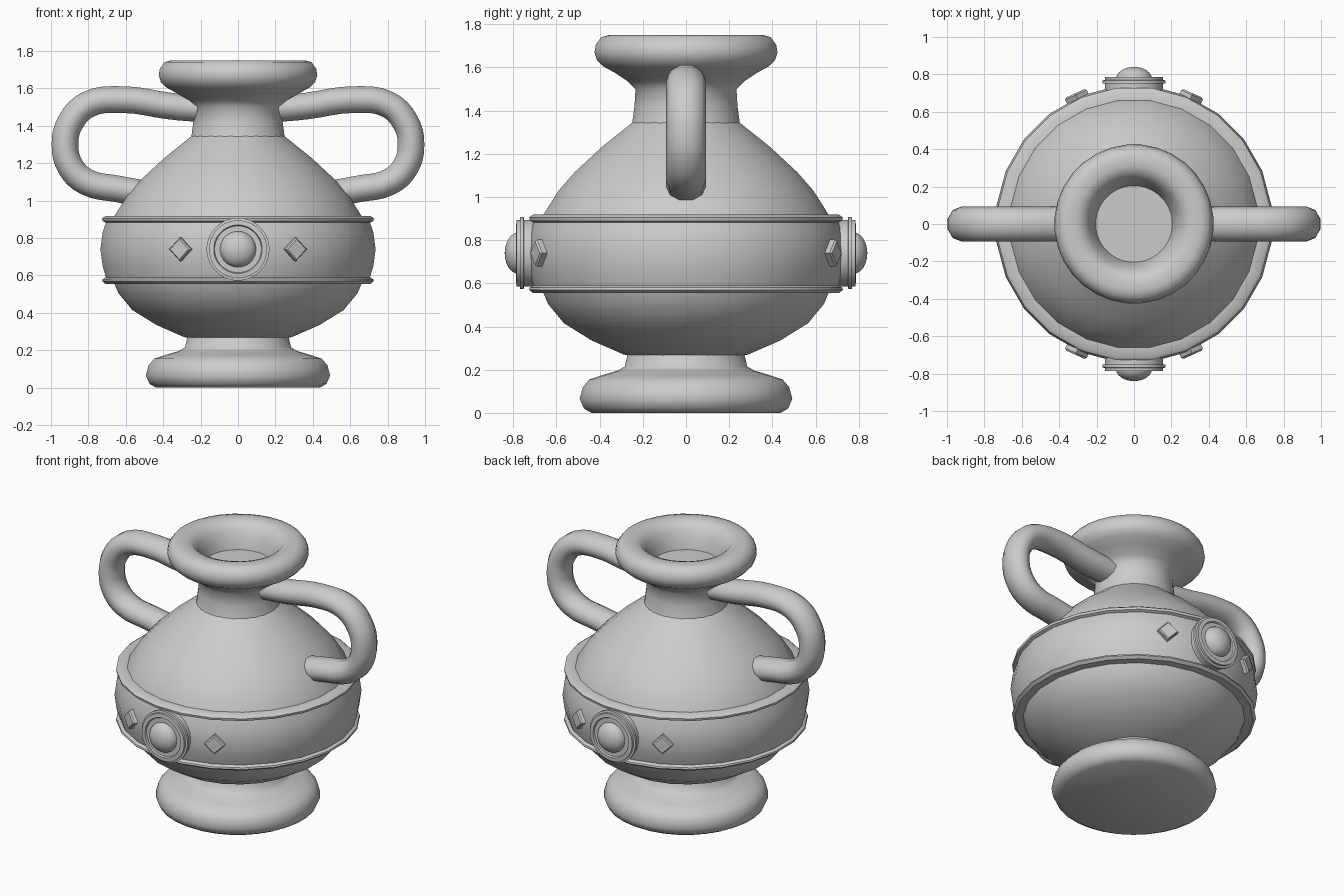
import bpy, bmesh
from math import pi, sin, cos, radians

if "Cube" in bpy.data.objects:
    bpy.data.objects.remove(bpy.data.objects["Cube"])


def finish(obj, angle):
    bpy.ops.object.select_all(action='DESELECT')
    obj.select_set(True)
    bpy.context.view_layer.objects.active = obj
    bpy.ops.object.shade_smooth_by_angle(angle=radians(angle))


def lathe(name, profile, n, offset=0.5, angle=40):
    """Revolve (radius, height) points around z; outside runs bottom to top."""
    bm = bmesh.new()
    rings = [[bm.verts.new((r * cos(2 * pi * (i + offset) / n),
                            r * sin(2 * pi * (i + offset) / n), z))
              for i in range(n)] for r, z in profile]
    for a, b in zip(rings, rings[1:]):
        for i in range(n):
            j = (i + 1) % n
            bm.faces.new((a[i], a[j], b[j], b[i]))
    bmesh.ops.remove_doubles(bm, verts=bm.verts, dist=1e-5)
    mesh = bpy.data.meshes.new(name)
    bm.to_mesh(mesh)
    bm.free()
    obj = bpy.data.objects.new(name, mesh)
    bpy.context.collection.objects.link(obj)
    finish(obj, angle)
    return obj


def face_out(obj, degrees):
    """Turn the lathe axis outward from the belly at the given heading."""
    obj.location.z = 0.74
    obj.rotation_euler = (pi / 2, 0, radians(degrees))


# Foot
lathe("foot", [(0, 0), (0.44, 0), (0.475, 0.02), (0.495, 0.065), (0.48, 0.12),
               (0.45, 0.155), (0.39, 0.175), (0.32, 0.195), (0.285, 0.215),
               (0.27, 0.28)], 32, angle=50)

# Belly
lathe("body", [(0.26, 0.265), (0.29, 0.27), (0.44, 0.335), (0.57, 0.415),
               (0.645, 0.505), (0.685, 0.6), (0.70, 0.74), (0.69, 0.84),
               (0.665, 0.92), (0.595, 1.03), (0.52, 1.115), (0.395, 1.23),
               (0.25, 1.345)], 24)

# Raised band with a lip along each edge
lathe("band", [(0.66, 0.555), (0.715, 0.555), (0.733, 0.57), (0.73, 0.58),
               (0.712, 0.59), (0.73, 0.65), (0.742, 0.74), (0.73, 0.83),
               (0.712, 0.882), (0.73, 0.89), (0.733, 0.905), (0.715, 0.918),
               (0.655, 0.918)], 24)

# Neck, rolled rim and shallow mouth
lathe("neck_and_rim", [(0.26, 1.32), (0.25, 1.345), (0.24, 1.42), (0.235, 1.5),
                       (0.27, 1.535), (0.33, 1.575), (0.385, 1.605),
                       (0.415, 1.635), (0.426, 1.67), (0.42, 1.705),
                       (0.395, 1.74), (0.36, 1.75), (0.31, 1.75), (0.272, 1.735),
                       (0.245, 1.70), (0.22, 1.65), (0.205, 1.59), (0, 1.59)],
      32, angle=50)

# Handles: oval tubes from the neck to the shoulder
path = [(0.19, 1.49), (0.36, 1.505), (0.62, 1.54), (0.80, 1.515), (0.895, 1.42),
        (0.925, 1.30), (0.895, 1.18), (0.81, 1.10), (0.64, 1.062), (0.49, 1.035)]
for side, s in (("left", -1), ("right", 1)):
    curve = bpy.data.curves.new(side + "_handle", 'CURVE')
    curve.dimensions = '3D'
    curve.resolution_u = 4
    curve.bevel_depth = 0.075
    curve.bevel_resolution = 3
    curve.use_fill_caps = True
    spline = curve.splines.new('BEZIER')
    spline.bezier_points.add(len(path) - 1)
    for p, (x, z) in zip(spline.bezier_points, path):
        p.co = (s * x, 0, z)
        p.handle_left_type = p.handle_right_type = 'AUTO'
    handle = bpy.data.objects.new(side + "_handle", curve)
    handle.scale.y = 1.23
    bpy.context.collection.objects.link(handle)
    bpy.ops.object.select_all(action='DESELECT')
    handle.select_set(True)
    bpy.context.view_layer.objects.active = handle
    bpy.ops.object.convert(target='MESH')
    finish(bpy.context.object, 50)

# Medallions and diamond studs, front and back
for side, turn in (("front", 0), ("back", 180)):
    face_out(lathe(side + "_medallion",
                   [(0, 0.70), (0.155, 0.70), (0.155, 0.75), (0.168, 0.752),
                    (0.168, 0.768), (0.155, 0.77), (0.155, 0.785), (0.13, 0.787),
                    (0.125, 0.778), (0, 0.778)], 32, angle=30), turn)
    dome = [(0.097 * cos(t * pi / 12), 0.775 + 0.065 * sin(t * pi / 12))
            for t in range(7)]
    face_out(lathe(side + "_boss", dome, 24), turn)
    for k in (-1, 1):
        face_out(lathe(side + "_diamond",
                       [(0, 0.70), (0.063, 0.70), (0.063, 0.757), (0.054, 0.766),
                        (0, 0.766)], 4, offset=0, angle=20), turn + k * 24.2)
